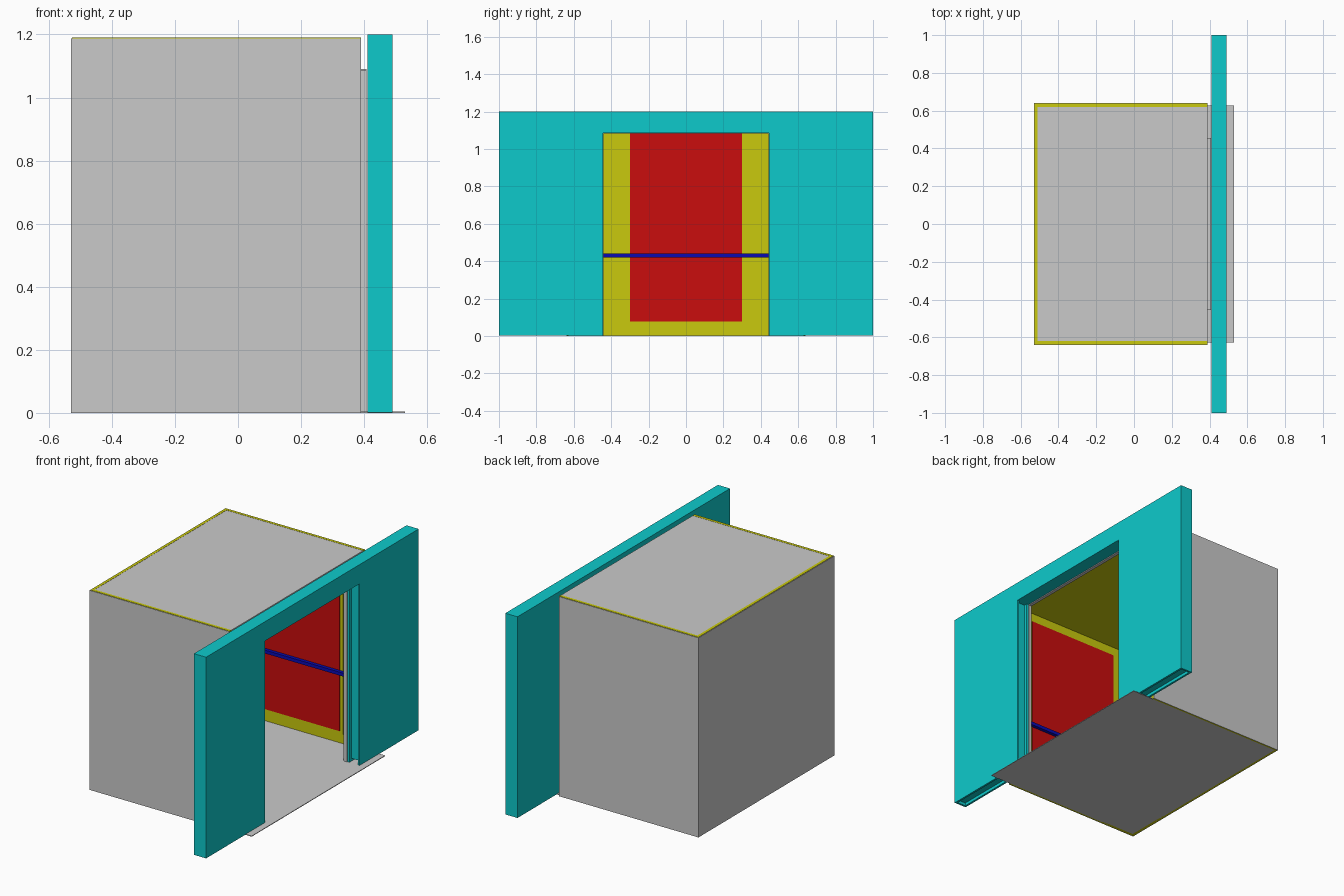
import bpy
from mathutils import Vector

cube = bpy.data.objects.get("Cube")
if cube:
    bpy.data.objects.remove(cube, do_unlink=True)


def material(name, rgb):
    m = bpy.data.materials.new(name)
    m.use_nodes = True
    col = (*rgb, 1)
    m.diffuse_color = col
    m.node_tree.nodes["Principled BSDF"].inputs["Base Color"].default_value = col
    return m


GREY = material("light grey", (0.59, 0.59, 0.59))
YELLOW = material("yellow", (0.59, 0.59, 0.004))
RED = material("red", (0.59, 0.004, 0.004))
BLUE = material("dark blue", (0.003, 0.003, 0.45))
CYAN = material("cyan", (0.004, 0.59, 0.6))


def box(name, mat, x, y, z):
    """Box between the given (low, high) pairs."""
    lo, hi = (Vector(c) for c in zip(x, y, z))
    corners = [(a, b, c) for a in x for b in y for c in z]
    faces = [(0, 1, 3, 2), (4, 6, 7, 5), (0, 4, 5, 1),
             (2, 3, 7, 6), (0, 2, 6, 4), (1, 5, 7, 3)]
    me = bpy.data.meshes.new(name)
    me.from_pydata(corners, [], faces)
    me.materials.append(mat)
    ob = bpy.data.objects.new(name, me)
    bpy.context.collection.objects.link(ob)
    return ob


def span(s, a, b):
    """Interval a..b, reflected when s is -1."""
    return tuple(sorted((s * a, s * b)))


# Main dimensions
BACK, FRONT, HALF, TOP = -0.53, 0.39, 0.64, 1.19
WALL, SKIN = 0.02, 0.003
DOOR, HEAD = 0.445, 1.085
W0, W1 = 0.41, 0.49
inner_x, inner_y = BACK + WALL, HALF - WALL

# Car floor with its sill reaching through the doorway, ceiling and roof
box("floor", GREY, (BACK + 0.015, 0.53), (-0.628, 0.628), (0, 0.004))
box("ceiling", YELLOW, (inner_x, FRONT - 0.005), (-inner_y, inner_y), (TOP - 0.02, TOP - 0.005))
box("roof", GREY, (inner_x, FRONT), (-inner_y, inner_y), (TOP - 0.005, TOP - 0.001))

# Back wall with outer skin, framed panel and handrail
box("back_wall", YELLOW, (BACK + SKIN, inner_x), (-HALF + SKIN, HALF - SKIN), (0, TOP))
box("back_skin", GREY, (BACK, BACK + SKIN), (-HALF, HALF), (0, TOP - 0.002))
box("back_panel_frame", YELLOW, (inner_x, inner_x + 0.004), (-0.32, 0.32), (0.06, 1.13))
box("back_panel", RED, (inner_x + 0.004, inner_x + 0.008), (-0.3, 0.3), (0.077, 1.113))
box("back_handrail", BLUE, (inner_x + 0.008, inner_x + 0.028), (-inner_y, inner_y), (0.42, 0.44))

for s, side in ((1, "left"), (-1, "right")):
    # Side walls of the car
    box(side + "_wall", YELLOW, (inner_x, FRONT), span(s, inner_y, HALF - SKIN), (0, TOP))
    box(side + "_skin", GREY, (BACK, FRONT), span(s, HALF - SKIN, HALF), (0, TOP - 0.002))
    box(side + "_panel_frame", YELLOW, (-0.38, 0.26), span(s, inner_y - 0.004, inner_y), (0.06, 1.13))
    box(side + "_panel", RED, (-0.36, 0.24), span(s, inner_y - 0.008, inner_y - 0.004), (0.077, 1.113))
    box(side + "_handrail", BLUE, (inner_x, FRONT - 0.005),
        span(s, inner_y - 0.028, inner_y - 0.008), (0.42, 0.44))
    # Thin car front beside the doorway, and the door lining
    box(side + "_front_return", GREY, (FRONT - 0.005, FRONT), span(s, DOOR, inner_y), (0.004, TOP - 0.005))
    box(side + "_door_lining", GREY, (FRONT, W0 - 0.002), span(s, DOOR - 0.003, DOOR + 0.01), (0.004, HEAD))
    # Landing wall: two skins around a core set back at the jamb and base
    for x, face in (((W0, W0 + 0.012), "inner"), ((W1 - 0.012, W1), "outer")):
        box(f"{side}_landing_{face}_skin", CYAN, x, span(s, DOOR, 1), (0.002, 1.2))
    box(side + "_landing_core", CYAN, (W0 + 0.012, W1 - 0.012), span(s, DOOR + 0.02, 0.988), (0.02, 1.2))
    box(side + "_landing_end", CYAN, (W0 + 0.012, W1 - 0.012), span(s, 0.988, 1), (0.002, 1.2))

# Pieces above the doorway
box("front_header", GREY, (FRONT - 0.005, FRONT), (-DOOR, DOOR), (HEAD, TOP - 0.005))
box("door_lining_head", GREY, (FRONT, W0 - 0.002), (-DOOR, DOOR), (HEAD - 0.003, HEAD + 0.005))
box("landing_lintel", CYAN, (W0, W1), (-DOOR - 0.02, DOOR + 0.02), (HEAD, 1.2))
